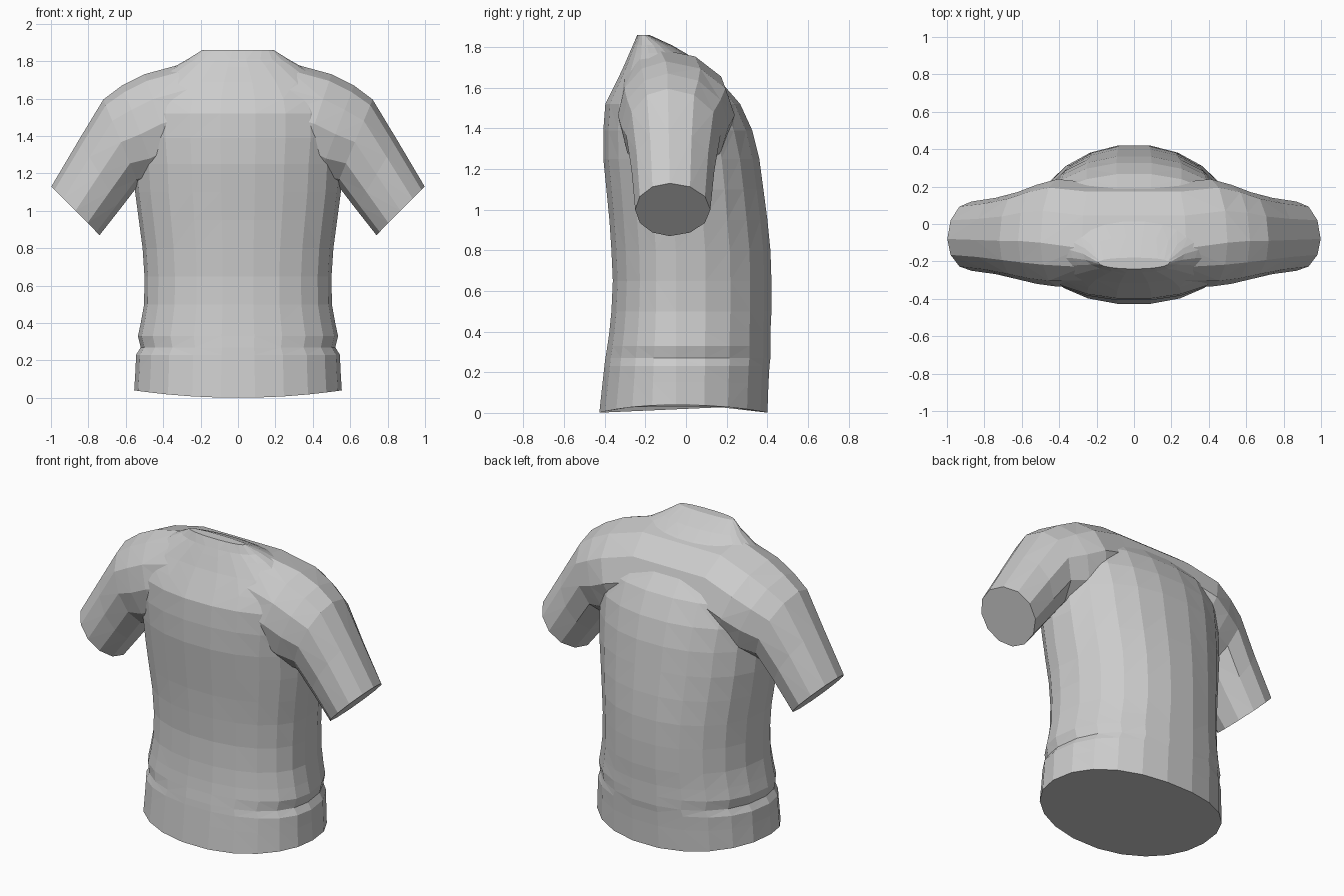
import bpy, bmesh, math

if "Cube" in bpy.data.objects:
    bpy.data.objects.remove(bpy.data.objects["Cube"])

grey = bpy.data.materials.new("grey cloth")
grey.diffuse_color = (0.6, 0.6, 0.6, 1)
grey.use_nodes = True
grey.node_tree.nodes["Principled BSDF"].inputs["Base Color"].default_value = grey.diffuse_color


def loft(name, rings):
    """Closed, flat-shaded skin through equal-length rings of points."""
    bm = bmesh.new()
    rows = [[bm.verts.new(p) for p in ring] for ring in rings]
    n = len(rows[0])
    for a, b in zip(rows, rows[1:]):
        for i in range(n):
            j = (i + 1) % n
            bm.faces.new((a[i], a[j], b[j], b[i]))
    bm.faces.new(rows[0])
    bm.faces.new(rows[-1])
    bmesh.ops.triangulate(bm, faces=bm.faces[:-2])
    bmesh.ops.recalc_face_normals(bm, faces=bm.faces)
    me = bpy.data.meshes.new(name)
    bm.to_mesh(me)
    bm.free()
    me.materials.append(grey)
    ob = bpy.data.objects.new(name, me)
    bpy.context.collection.objects.link(ob)
    return ob


# Torso levels: height, half width, front y, widest y, back y
LEVELS = [
    (0.00, .555, -.43, -.05, .405), (0.14, .548, -.415, -.05, .41),
    (0.23, .545, -.405, -.05, .415), (0.27, .52, -.40, -.05, .42),
    (0.33, .535, -.39, -.05, .42), (0.40, .52, -.38, -.05, .42),
    (0.50, .502, -.37, -.05, .425), (0.65, .50, -.363, -.05, .425),
    (0.80, .51, -.37, -.05, .42), (0.95, .53, -.38, -.06, .405),
    (1.10, .55, -.395, -.06, .385), (1.25, .56, -.41, -.07, .365),
    (1.39, .575, -.41, -.08, .33), (1.52, .575, -.40, -.09, .27),
    (1.60, .55, -.36, -.10, .20), (1.69, .46, -.315, -.12, .12),
    (1.77, .34, -.28, -.14, .00), (1.81, .27, -.262, -.16, -.07),
    (1.86, .19, -.24, -.205, -.18),
]


def torso_ring(z, half, front, mid, back, n=22):
    pts = []
    for i in range(n):
        a = 2 * math.pi * i / n
        c, s = math.cos(a), math.sin(a)
        x = half * math.copysign(abs(c) ** 0.93, c)
        y = mid + abs(s) ** 0.93 * ((back - mid) if s > 0 else (front - mid))
        # hem curves up toward the sides
        lift = 0.04 * (x / half) ** 2 * max(0, 1 - z / 0.2)
        pts.append((x, y, z + lift))
    return pts


shirt = loft("shirt", [torso_ring(*lv) for lv in LEVELS])

# Sleeve sections: top x,z, bottom x,z, front y, ridge y, back y
SECTIONS = [
    (.998, 1.13, .74, .87, -.25, -.08, .12),
    (.85, 1.38, .63, 1.01, -.268, -.085, .14),
    (.72, 1.595, .53, 1.14, -.295, -.09, .17),
    (.62, 1.67, .42, 1.15, -.32, -.09, .21),
    (.50, 1.73, .32, 1.2, -.335, -.10, .24),
    (.28, 1.79, .16, 1.25, -.33, -.13, .22),
]


def sleeve_ring(tx, tz, bx, bz, front, mid, back, side, n=12):
    pts = []
    for i in range(n):
        a = 2 * math.pi * i / n
        t = (1 + math.cos(a)) / 2
        s = math.sin(a)
        y = mid + s * ((back - mid) if s > 0 else (mid - front))
        pts.append((side * (bx + (tx - bx) * t), y, bz + (tz - bz) * t))
    return pts


# Both sleeves are one tube running through the shoulders
tube = [sleeve_ring(*s, -1) for s in SECTIONS]
tube += [sleeve_ring(*s, 1) for s in reversed(SECTIONS)]
sleeves = loft("sleeves", tube)

# Merge the sleeves with the torso into one closed skin
mod = shirt.modifiers.new("join sleeves", 'BOOLEAN')
mod.operation = 'UNION'
mod.solver = 'EXACT'
mod.object = sleeves
bpy.context.view_layer.objects.active = shirt
shirt.select_set(True)
bpy.ops.object.modifier_apply(modifier=mod.name)
bpy.data.objects.remove(sleeves)
